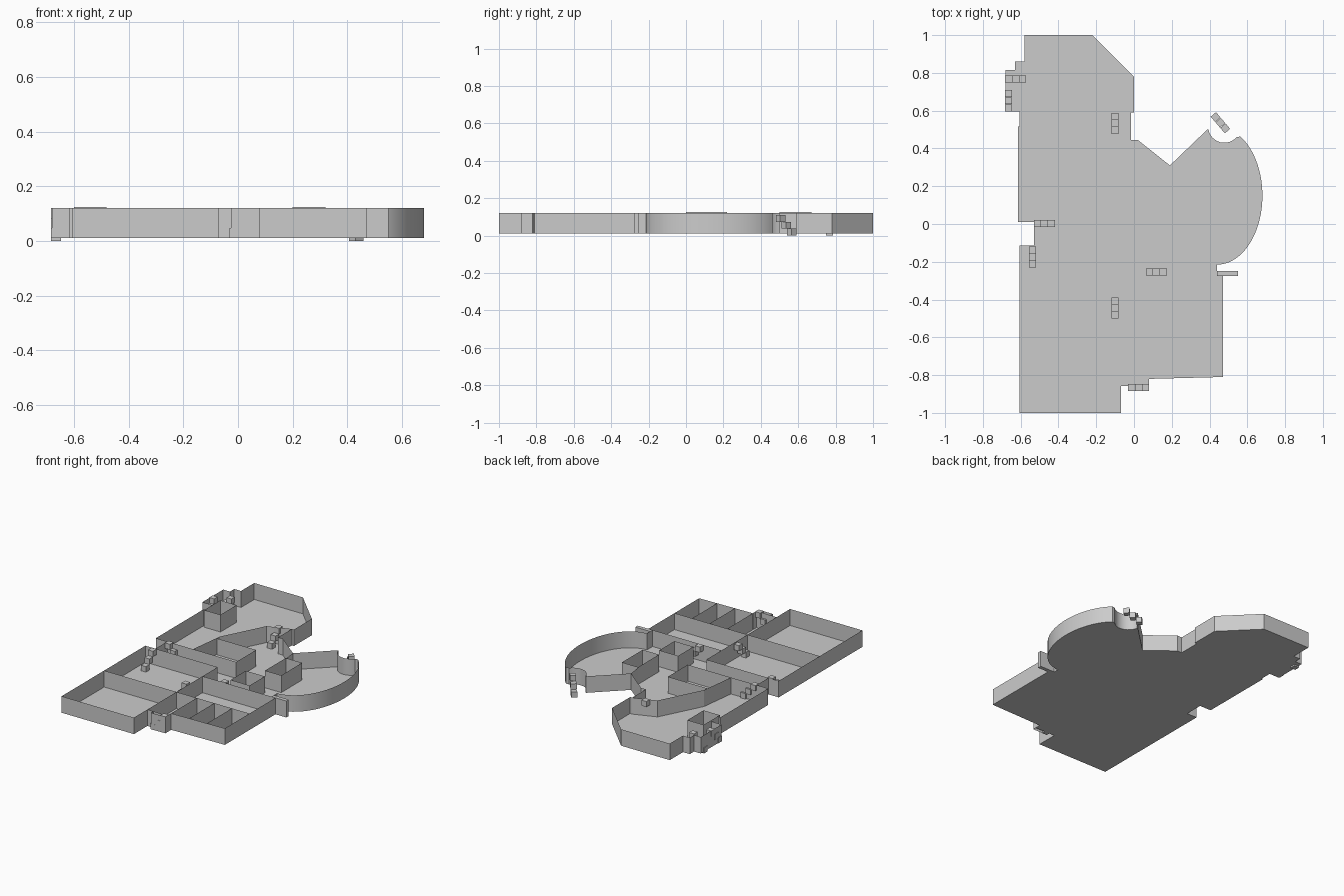
import bpy, bmesh
from math import sin, cos, radians, atan2
from mathutils import Matrix, Vector

if "Cube" in bpy.data.objects:
    bpy.data.objects.remove(bpy.data.objects["Cube"])

Z0, Z1 = 0.01, 0.12      # floor level and wall top


def finish(name, bm):
    me = bpy.data.meshes.new(name)
    bm.to_mesh(me)
    bm.free()
    ob = bpy.data.objects.new(name, me)
    bpy.context.collection.objects.link(ob)
    return ob


def walls(name, paths, closed=False, top=Z1):
    """Thin upright walls following each path of (x, y) points."""
    bm = bmesh.new()
    for path in paths:
        low = [bm.verts.new((x, y, Z0)) for x, y in path]
        high = [bm.verts.new((x, y, top)) for x, y in path]
        n = len(path)
        for i in range(n if closed else n - 1):
            j = (i + 1) % n
            bm.faces.new((low[i], low[j], high[j], high[i]))
    return finish(name, bm)


def box(bm, center, size, angle=0):
    m = (Matrix.Translation(center) @ Matrix.Rotation(angle, 4, 'Z')
         @ Matrix.Diagonal((*size, 1)))
    bmesh.ops.create_cube(bm, size=1, matrix=m)


def stair(name, low, high, z=Z0):
    """Three cubes stepping up from the low block centre to the high one."""
    bm = bmesh.new()
    a, b = Vector(low), Vector(high)
    ang = atan2(b.y - a.y, b.x - a.x)
    h = 0.037
    for i in range(3):
        p = a.lerp(b, i / 2)
        box(bm, (p.x, p.y, z + h * (i + 0.5)), (h, h, h), ang)
    return finish(name, bm)


def rect(x0, x1, y0, y1):
    return [(x0, y0), (x1, y0), (x1, y1), (x0, y1)]


def arc(cx, cy, rx, ry, a0, a1, n):
    return [(cx + rx * cos(radians(a0 + (a1 - a0) * i / n)),
             cy + ry * sin(radians(a0 + (a1 - a0) * i / n))) for i in range(n + 1)]


# Building outline, clockwise from the back left corner
outline = [(-.58, 1), (-.22, 1), (0, .78), (0, .59), (-.015, .59), (-.015, .445),
           (.02, .445), (.19, .31)]
outline += [(.388, .5)] + arc(.478, .515, .085, .085, 190, 320, 12)     # entrance bay
outline += arc(.44, .15, .24, .365, 59, -90, 32)                        # round hall
outline += [(.44, -.265), (.47, -.275), (.47, -.81), (.08, -.82), (.08, -.86),
            (-.07, -.857), (-.07, -1), (-.605, -1), (-.605, -.115), (-.53, -.115),
            (-.53, .01), (-.615, .01), (-.615, .515), (-.605, .515), (-.605, .595),
            (-.68, .595), (-.68, .815), (-.63, .815), (-.63, .86), (-.58, .86)]

# Floor plate
bm = bmesh.new()
bm.faces.new([bm.verts.new((x, y, Z0)) for x, y in reversed(outline)])
finish("floor", bm)

# Outer walls, smooth along the curves
outer = walls("outer_walls", [outline], closed=True)
bpy.context.view_layer.objects.active = outer
outer.select_set(True)
bpy.ops.object.shade_smooth_by_angle(angle=radians(20))
outer.select_set(False)

# Front rooms
walls("front_room_walls", [
    [(-.605, -.55), (-.07, -.55)],
    [(-.07, -.857), (-.07, -.115)],
    [(-.53, -.115), (-.07, -.115)],
    [(-.07, -.275), (.47, -.275)],
])

# Row of small rooms on the front right
walls("small_room_walls", [[(-.07, -.55), (.47, -.55)]]
      + [[(x, -.815), (x, -.55)] for x in (.08, .21, .34)])

# Middle rooms and the slanted divider
walls("middle_walls", [
    [(-.53, .01), (-.02, .01)],
    [(-.02, .01), (-.02, .22), (-.31, .22)],
    [(-.34, .01), (-.31, .25), (-.165, .535), (-.015, .59)],
    [(.19, .31), (.2, .22)],
])

# Closed rooms standing inside the halls
walls("lift_room_walls", [rect(-.6, -.48, .5, .67), rect(.2, .32, 0, .22)],
      closed=True, top=.125)
walls("store_room_walls", [rect(.1, .24, -.22, -.06)], closed=True)

# Thick wall stub on the right side
bm = bmesh.new()
box(bm, (.495, -.2625, (Z0 + Z1) / 2), (.11, .025, Z1 - Z0))
finish("side_wall_stub", bm)

# Front porch wall
walls("porch_wall", [[(-.025, -.857), (-.025, -.882), (.08, -.882), (.08, -.82)]])

# Stairs
stair("bay_stair", (.432, .566), (.483, .506), z=0)
stair("side_porch_stair", (-.665, .767), (-.591, .767), z=0)
for name, low, high in [
    ("side_entry_stair", (-.665, .615), (-.665, .69)),
    ("divider_stair", (-.1, .495), (-.1, .57)),
    ("corridor_stair", (-.437, .003), (-.511, .003)),
    ("left_room_stair", (-.538, -.212), (-.538, -.138)),
    ("store_stair", (.155, -.255), (.081, -.255)),
    ("front_room_stair", (-.1, -.482), (-.1, -.408)),
    ("porch_stair", (-.012, -.865), (.062, -.865)),
]:
    stair(name, low, high)
